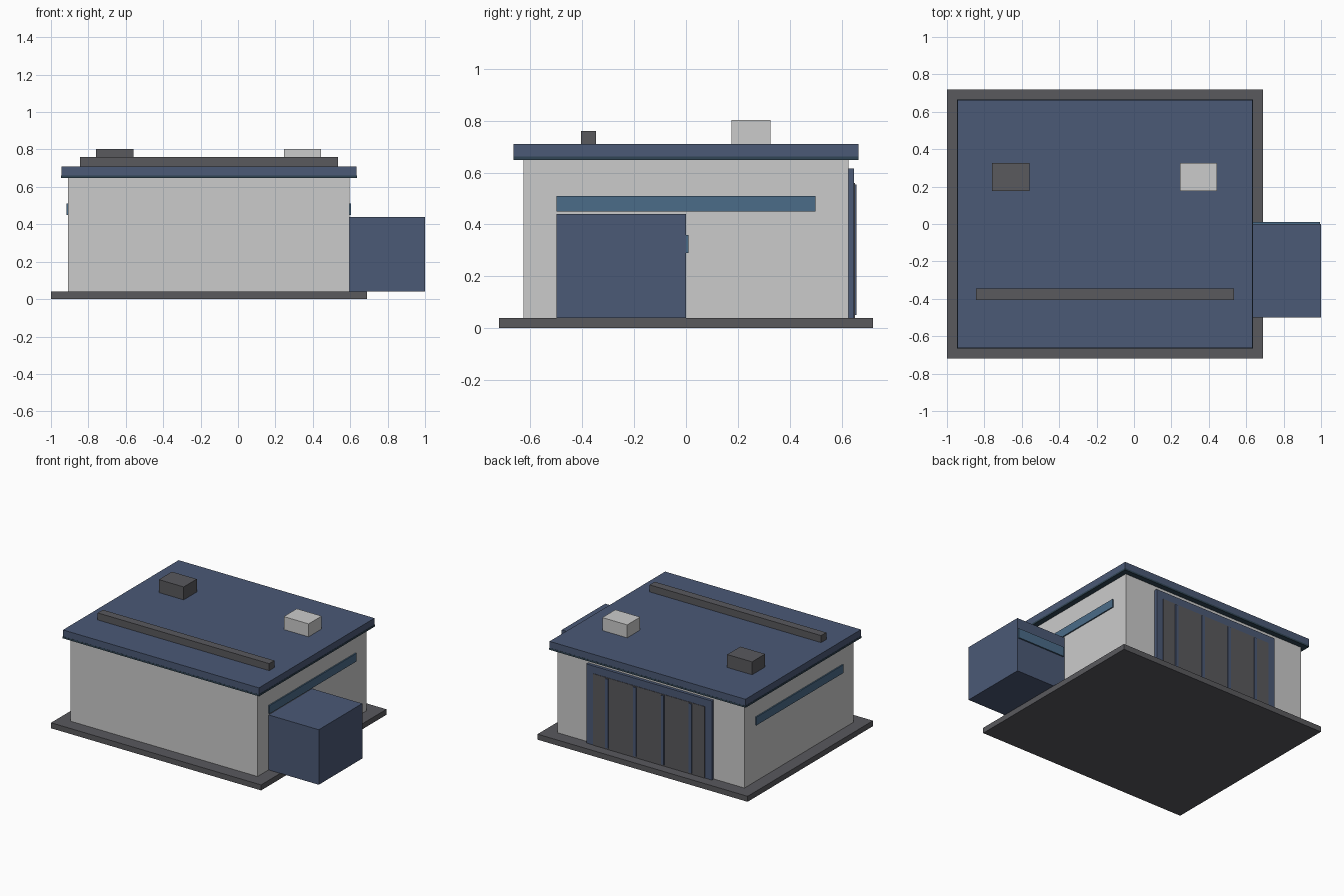
import bpy

if "Cube" in bpy.data.objects:
    bpy.data.objects.remove(bpy.data.objects["Cube"])


def material(name, r, g, b):
    m = bpy.data.materials.new(name)
    m.diffuse_color = (r, g, b, 1)
    m.use_nodes = True
    m.node_tree.nodes["Principled BSDF"].inputs["Base Color"].default_value = m.diffuse_color
    return m


BLUE = material("blue", 0.07, 0.10, 0.18)
GLASS = material("glass", 0.07, 0.15, 0.25)
TRIM = material("trim", 0.03, 0.06, 0.09)
DARK = material("dark_grey", 0.10, 0.10, 0.11)


def box(name, x, y, z, mat=None):
    """Box spanning the given (min, max) range on each axis."""
    spans = (x, y, z)
    bpy.ops.mesh.primitive_cube_add(size=1, location=[(a + b) / 2 for a, b in spans])
    ob = bpy.context.object
    ob.name = name
    ob.scale = [b - a for a, b in spans]
    bpy.ops.object.transform_apply(location=False, rotation=False, scale=True)
    if mat:
        ob.data.materials.append(mat)
    return ob


CX = -0.1565  # centre line of the main building

# Main building
box("base_slab", (-1.0, 0.69), (-0.72, 0.72), (0, 0.04), DARK)
box("walls", (-0.909, 0.596), (-0.626, 0.626), (0.04, 0.655))
box("roof_trim", (-0.945, 0.635), (-0.665, 0.665), (0.648, 0.661), TRIM)
box("roof", (-0.943, 0.633), (-0.664, 0.664), (0.661, 0.709), BLUE)

# Rooftop fittings
box("roof_beam", (-0.845, 0.535), (-0.405, -0.346), (0.709, 0.76), DARK)
for name, x, mat in (("left_vent", -0.66, DARK), ("right_vent", 0.345, None)):
    box(name, (x - 0.1, x + 0.1), (0.176, 0.326), (0.709, 0.803), mat)

# Side annex with a window band on its back
box("annex", (0.596, 1.0), (-0.5, 0.0), (0.04, 0.44), BLUE)
box("annex_window", (0.61, 0.995), (-0.005, 0.01), (0.29, 0.36), GLASS)

# Long windows on both side walls
for side, s in (("left", -1), ("right", 1)):
    x = CX + s * 0.7525
    box(side + "_window", (x - 0.009, x + 0.009), (-0.5, 0.5), (0.45, 0.51), GLASS)

# Rear door: frame, panel and upright ribs
box("door_frame", (CX - 0.505, CX + 0.505), (0.62, 0.648), (0.04, 0.615), BLUE)
box("door_panel", (CX - 0.45, CX + 0.45), (0.64, 0.651), (0.04, 0.56), DARK)
for i in range(4):
    x = CX + (i - 1.5) * 0.225
    box(f"door_rib_{i + 1}", (x - 0.012, x + 0.012), (0.645, 0.657), (0.05, 0.553), BLUE)
